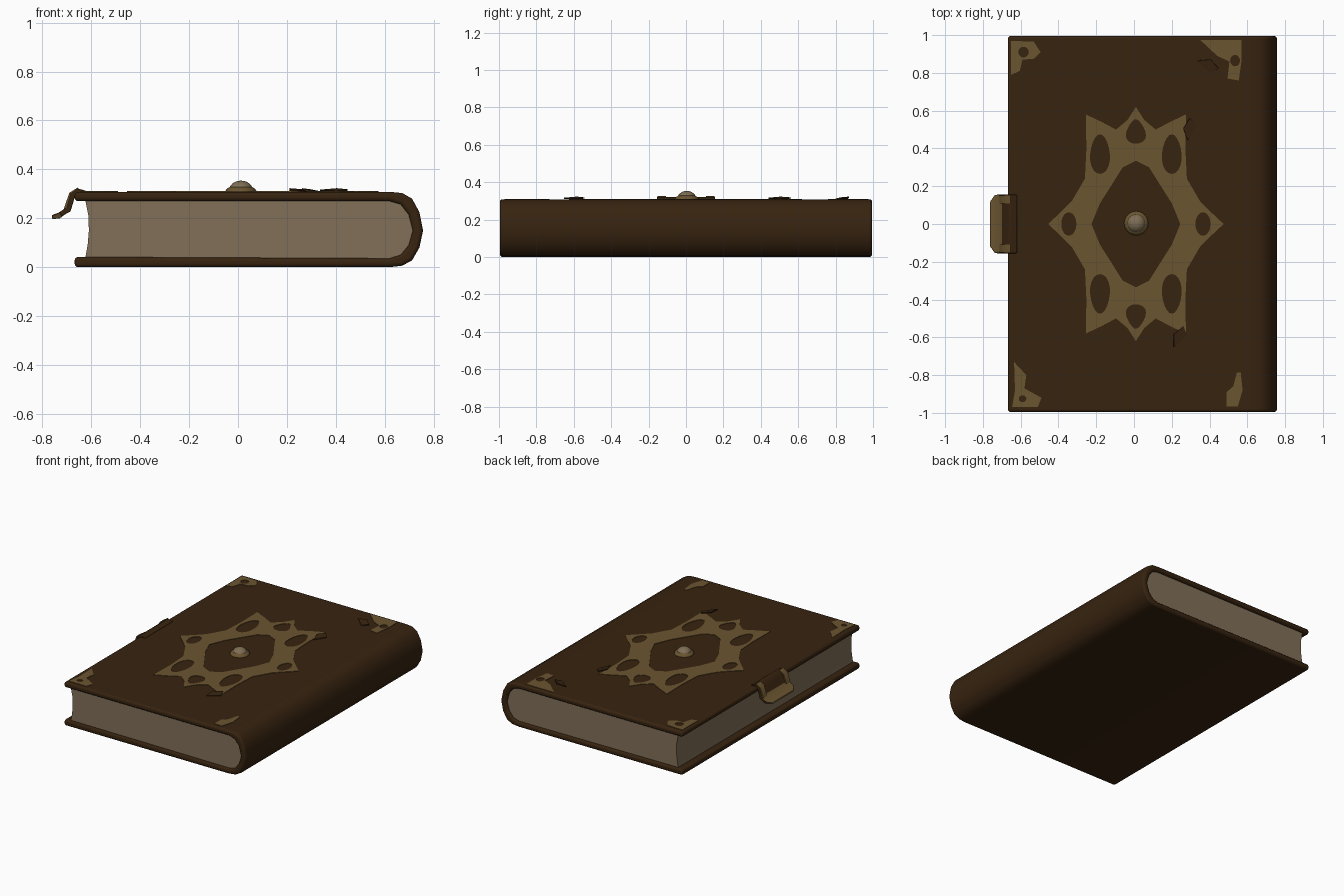
import bpy, bmesh
from math import sin, cos, pi, radians
from mathutils import Matrix, Vector

if "Cube" in bpy.data.objects:
    bpy.data.objects.remove(bpy.data.objects["Cube"])


def material(name, rgb):
    m = bpy.data.materials.new(name)
    m.use_nodes = True
    m.diffuse_color = (*rgb, 1)
    m.node_tree.nodes["Principled BSDF"].inputs["Base Color"].default_value = (*rgb, 1)
    return m


LEATHER = material("dark leather", (0.038, 0.017, 0.005))
GOLD = material("worn gold", (0.145, 0.09, 0.029))
PAPER = material("aged paper", (0.22, 0.16, 0.098))
STONE = material("pale stone", (0.21, 0.155, 0.09))
TOP = 0.308


def add(name, mesh, mat, bevel=0, smooth=True):
    ob = bpy.data.objects.new(name, mesh)
    bpy.context.collection.objects.link(ob)
    mesh.materials.clear()
    mesh.materials.append(mat)
    bpy.ops.object.select_all(action="DESELECT")
    ob.select_set(True)
    bpy.context.view_layer.objects.active = ob
    if bevel:
        mod = ob.modifiers.new("soft edges", "BEVEL")
        mod.width, mod.segments, mod.limit_method = bevel, 3, "ANGLE"
        mod.angle_limit = radians(50)
    if smooth:
        bpy.ops.object.shade_smooth_by_angle(angle=radians(50))
    return ob


def extrude_y(name, profile, half, mat, bevel=0):
    """Prism from an x-z profile, running from -half to half in y."""
    bm = bmesh.new()
    face = bm.faces.new([bm.verts.new((x, -half, z)) for x, z in profile])
    ext = bmesh.ops.extrude_face_region(bm, geom=[face])["geom"]
    bmesh.ops.translate(bm, vec=(0, 2 * half, 0),
                        verts=[v for v in ext if isinstance(v, bmesh.types.BMVert)])
    bmesh.ops.recalc_face_normals(bm, faces=bm.faces)
    mesh = bpy.data.meshes.new(name)
    bm.to_mesh(mesh)
    bm.free()
    return add(name, mesh, mat, bevel)


def ellipse(cx, cy, rx, ry, point=0, n=20):
    """Loop that narrows towards +y (point > 0) or -y (point < 0)."""
    loop = []
    for i in range(n):
        a = 2 * pi * i / n
        loop.append((cx + rx * cos(a) * (1 - point * sin(a)), cy + ry * sin(a)))
    return loop


def plate(name, loops, mat, matrix, depth=0.003):
    """Thin filled plate: the first loop is the outline, the rest are holes."""
    cu = bpy.data.curves.new(name, "CURVE")
    cu.dimensions, cu.fill_mode, cu.extrude = "2D", "BOTH", depth
    for loop in loops:
        sp = cu.splines.new("POLY")
        sp.points.add(len(loop) - 1)
        for p, (x, y) in zip(sp.points, loop):
            p.co = (x, y, 0, 1)
        sp.use_cyclic_u = True
    tmp = bpy.data.objects.new(name + " curve", cu)
    bpy.context.collection.objects.link(tmp)
    dg = bpy.context.evaluated_depsgraph_get()
    mesh = bpy.data.meshes.new_from_object(tmp.evaluated_get(dg))
    bpy.data.objects.remove(tmp)
    mesh.transform(matrix)
    return add(name, mesh, mat, smooth=False)


def at(x, y, z):
    return Matrix.Translation((x, y, z))


# Leather cover: two boards joined by a rounded spine
outer = [(-0.668, TOP), (0.62, TOP), (0.672, 0.303), (0.712, 0.28), (0.742, 0.225),
         (0.757, 0.15), (0.742, 0.08), (0.712, 0.028), (0.672, 0.006), (0.62, 0), (-0.668, 0)]
inner = [(-0.668, 0.042), (0.62, 0.036), (0.665, 0.05), (0.698, 0.09), (0.715, 0.15),
         (0.698, 0.215), (0.665, 0.257), (0.62, 0.27), (-0.668, 0.27)]
extrude_y("cover", outer + inner, 0.995, LEATHER, 0.014)

# Page block with a hollow fore-edge
pages = [(-0.625, 0.275), (-0.612, 0.21), (-0.61, 0.15), (-0.615, 0.09), (-0.625, 0.036)]
extrude_y("pages", pages + [(x, z) for x, z in inner[1:-1]], 0.978, PAPER)

# Star ornament with a central window and pierced rays
quarter = [(0, 0.62), (0.045, 0.55), (0.105, 0.5), (0.18, 0.54), (0.265, 0.58),
           (0.262, 0.4), (0.27, 0.24), (0.34, 0.12), (0.39, 0.07), (0.465, 0)]


def four_way(q):
    right = q + [(x, -y) for x, y in q[-2::-1]]
    return right + [(-x, y) for x, y in right[-2:0:-1]]


window = four_way([(0, 0.335), (0.07, 0.3), (0.12, 0.22), (0.19, 0.11), (0.235, 0)])
star = [four_way(quarter), window]
for s in (1, -1):
    star.append(ellipse(0, s * 0.49, 0.05, 0.065, 0.4 * s))
    star.append(ellipse(s * 0.355, 0, 0.04, 0.062))
    for t in (1, -1):
        star.append(ellipse(s * 0.19, t * 0.37, 0.052, 0.105, 0.15 * t))
plate("star_ornament", star, GOLD, at(0.01, 0, TOP))

# Worn corner pieces
corners = {
    "back_right_corner": [[(-0.65, 0.97), (-0.53, 0.965), (-0.495, 0.91), (-0.53, 0.875),
                           (-0.59, 0.87), (-0.605, 0.81), (-0.65, 0.79)],
                          ellipse(-0.585, 0.91, 0.028, 0.028)],
    "back_left_corner": [[(0.35, 0.975), (0.57, 0.975), (0.57, 0.87), (0.555, 0.76),
                          (0.495, 0.77), (0.505, 0.86), (0.44, 0.89)],
                         ellipse(0.535, 0.865, 0.026, 0.03)],
    "front_right_corner": [[(-0.635, -0.73), (-0.57, -0.8), (-0.58, -0.87), (-0.49, -0.92),
                            (-0.51, -0.97), (-0.645, -0.97), (-0.63, -0.88)],
                           ellipse(-0.59, -0.925, 0.02, 0.018)],
    "front_left_corner": [[(0.565, -0.785), (0.545, -0.785), (0.525, -0.86), (0.49, -0.89),
                           (0.49, -0.965), (0.55, -0.965), (0.575, -0.88)]],
}
for name, loops in corners.items():
    plate(name, loops, GOLD, at(0, 0, TOP))


# Central boss: low setting with a domed stone
def dome(name, radius, height, mat, z):
    bm = bmesh.new()
    bmesh.ops.create_uvsphere(bm, u_segments=24, v_segments=12, radius=1)
    bm.transform(at(0.012, 0.004, z) @ Matrix.Diagonal((radius, radius, height, 1)))
    mesh = bpy.data.meshes.new(name)
    bm.to_mesh(mesh)
    bm.free()
    add(name, mesh, mat)


dome("boss_setting", 0.064, 0.028, GOLD, TOP)
dome("boss_stone", 0.05, 0.043, STONE, TOP + 0.003)

# Clasp: leather tab hooking over the fore-edge, with a gold rim
tab = [(-0.62, 0.312), (-0.655, 0.322), (-0.685, 0.3), (-0.7, 0.245), (-0.73, 0.222),
       (-0.722, 0.208), (-0.685, 0.228), (-0.668, 0.285), (-0.62, 0.298)]
extrude_y("clasp_tab", tab, 0.155, LEATHER, 0.004)
hook = [(-0.685, 0.262), (-0.705, 0.243), (-0.735, 0.222), (-0.762, 0.213), (-0.76, 0.196),
        (-0.728, 0.2), (-0.7, 0.222)]
rim = extrude_y("clasp_rim", hook, 0.15, GOLD, 0.005)
for v in rim.data.vertices:          # draw in the outer corners of the rim
    if v.co.x < -0.75:
        v.co.y *= 0.8
for y in (-0.13, 0.13):
    end = extrude_y("clasp_rim_end", [(-0.655, 0.326), (-0.69, 0.304), (-0.712, 0.24),
                                      (-0.7, 0.236), (-0.68, 0.29), (-0.655, 0.312)], 0.022, GOLD)
    end.location.y = y

# Lifted scraps of torn leather
scrap = [(-0.06, 0), (0, 0.035), (0.06, 0.01), (0.03, -0.03)]
for x, y, turn in ((0.24, -0.6, 60), (0.295, 0.5, 80), (0.39, 0.84, -25)):
    tilt = Matrix.Rotation(radians(turn), 4, "Z") @ Matrix.Rotation(radians(10), 4, "X")
    plate("leather_scrap", [scrap], LEATHER, at(x, y, TOP + 0.006) @ tilt)
